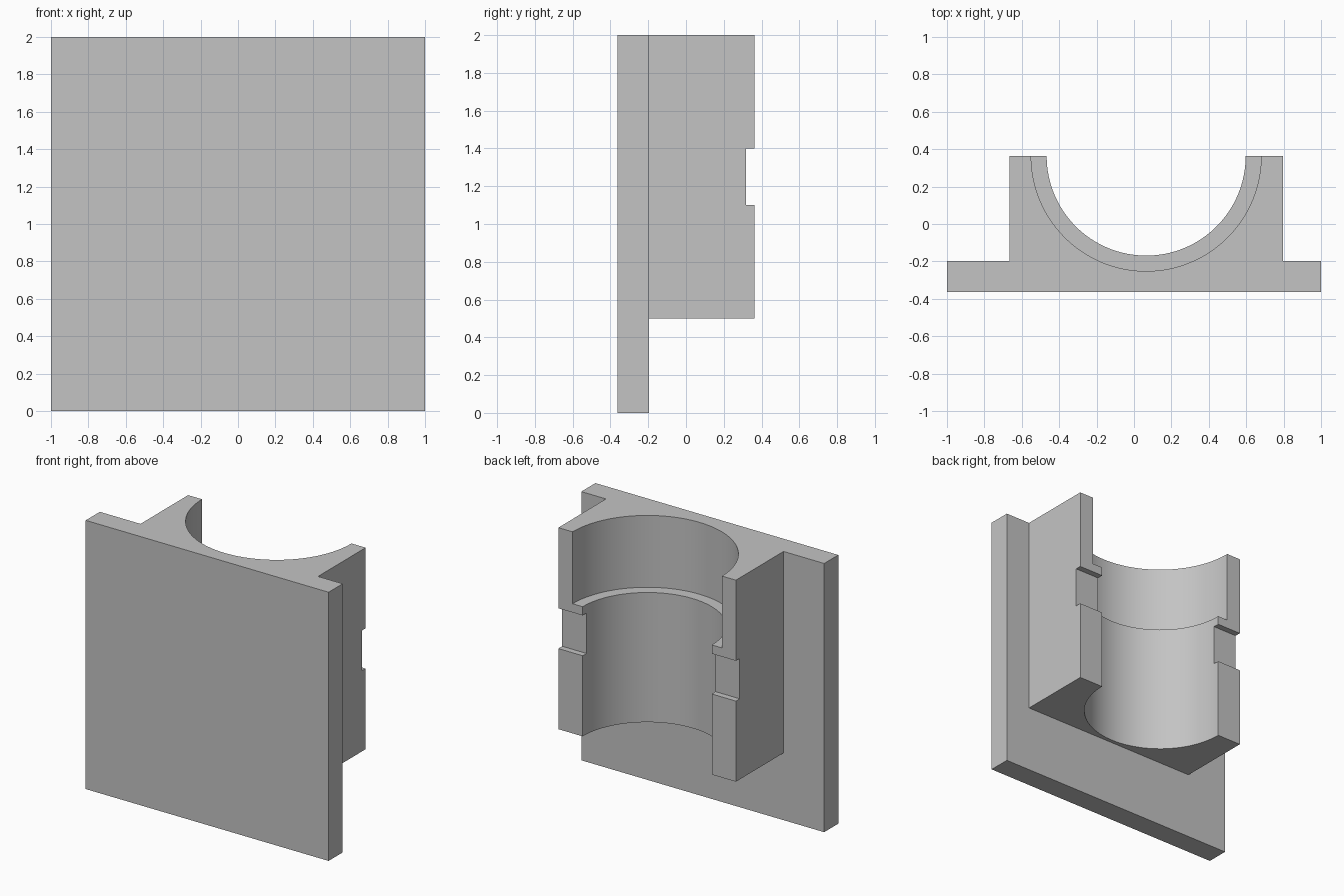
import bpy
from math import radians

cube = bpy.data.objects.get("Cube")
if cube:
    bpy.data.objects.remove(cube, do_unlink=True)

grey = bpy.data.materials.new("plain_grey")
grey.use_nodes = True
grey.diffuse_color = (0.55, 0.55, 0.55, 1)
grey.node_tree.nodes["Principled BSDF"].inputs["Base Color"].default_value = grey.diffuse_color


def finish(name):
    obj = bpy.context.object
    obj.name = name
    bpy.ops.object.transform_apply(location=True, rotation=True, scale=True)
    obj.data.materials.append(grey)
    return obj


def box(name, low, high):
    centre = [(a + b) / 2 for a, b in zip(low, high)]
    bpy.ops.mesh.primitive_cube_add(size=1, location=centre)
    bpy.context.object.scale = [b - a for a, b in zip(low, high)]
    return finish(name)


def bore(name, radius, bottom, top):
    bpy.ops.mesh.primitive_cylinder_add(
        vertices=128, radius=radius, depth=top - bottom,
        location=(0.065, 0.363, (bottom + top) / 2))
    return finish(name)


def combine(target, tool, operation):
    tool.hide_render = True
    mod = target.modifiers.new(tool.name, 'BOOLEAN')
    mod.operation, mod.object, mod.solver = operation, tool, 'EXACT'
    bpy.context.view_layer.objects.active = target
    bpy.ops.object.modifier_apply(modifier=mod.name)
    bpy.data.objects.remove(tool, do_unlink=True)


# Back plate and the off-centre saddle block standing on it
bracket = box("saddle_bracket", (-1, -0.363, 0), (1, -0.197, 2))
combine(bracket, box("saddle_block", (-0.665, -0.3, 0.5), (0.797, 0.363, 2)), 'UNION')

# Half-round bore, widened towards the top
combine(bracket, bore("narrow_bore", 0.532, 0.3, 2.2), 'DIFFERENCE')
combine(bracket, bore("wide_bore", 0.615, 1.465, 2.3), 'DIFFERENCE')

# Shallow strap groove across both rims
combine(bracket, box("strap_groove", (-0.9, 0.318, 1.1), (0.9, 0.5, 1.4)), 'DIFFERENCE')

bpy.ops.object.select_all(action='DESELECT')
bracket.select_set(True)
bpy.context.view_layer.objects.active = bracket
bpy.ops.object.shade_smooth_by_angle(angle=radians(30))
